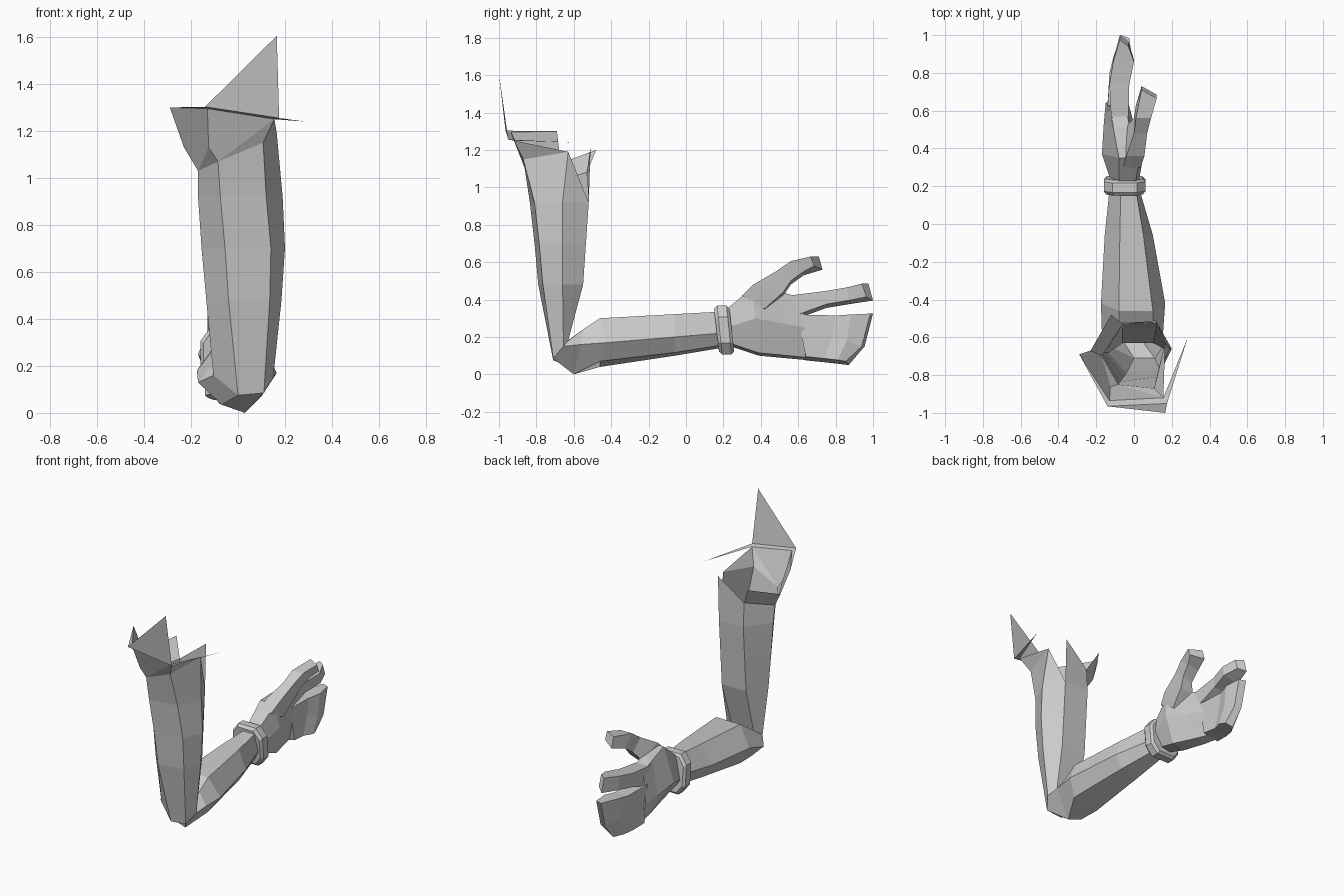
import bpy, bmesh
from mathutils import Vector

default = bpy.data.objects.get("Cube")
if default:
    bpy.data.objects.remove(default, do_unlink=True)

grey = bpy.data.materials.new("plain_grey")
grey.use_nodes = True
shade = (0.6, 0.6, 0.6, 1)
grey.diffuse_color = shade
for node in grey.node_tree.nodes:
    if node.type == "BSDF_PRINCIPLED":
        node.inputs["Base Color"].default_value = shade


def finish(name, bm):
    mesh = bpy.data.meshes.new(name)
    bm.to_mesh(mesh)
    bm.free()
    mesh.materials.append(grey)
    obj = bpy.data.objects.new(name, mesh)
    bpy.context.collection.objects.link(obj)
    return obj


def bridge(bm, rings, skip=()):
    """Join neighbouring rings of vertices; skip holds (ring, side) gaps."""
    count = len(rings[0])
    for i, (a, b) in enumerate(zip(rings, rings[1:])):
        for j in range(count):
            k = (j + 1) % count
            if (i, j) not in skip:
                bm.faces.new((b[j], b[k], a[k], a[j]))


def loft(name, rings):
    bm = bmesh.new()
    verts = [[bm.verts.new(p) for p in ring] for ring in rings]
    bridge(bm, verts)
    bm.faces.new(verts[0])
    bm.faces.new(verts[-1])
    bmesh.ops.recalc_face_normals(bm, faces=bm.faces)
    return finish(name, bm)


def slab(x0, x1, *profile, dy=0):
    """Closed section: a side profile of (y, z) points at two x positions.
    dy slants the inner side; its lowest point is raised to bevel the edge."""
    inner = [(x1, y + dy, z) for y, z in profile]
    x, y, z = inner[-1]
    inner[-1] = (x, y, z + .02)
    return [(x0, y, z) for y, z in profile] + inner[::-1]


def upper(z, left, right, front, back, fl, fr):
    return [(fl, front, z), (fr, front + .025, z), (right, -.66, z),
            (.12, back, z), (-.06, back, z), (left, -.68, z)]


# Arm: hexagonal sleeve from the torn shoulder rim, round the elbow, to the wrist
rim = [(-.085, -.85, 1.07), (.107, -.87, 1.15), (.165, -.63, 1.19),
       (.12, -.51, 1.22), (-.06, -.53, 1.08), (-.17, -.7, 1.03)]
elbow = [(0, -.71, .075), (.11, -.71, .085), (.15, -.655, .15),
         (.1, -.63, .18), (-.06, -.63, .18), (-.105, -.66, .16)]
heel = [(-.07, -.6, .035), (.03, -.6, .0), (.155, -.56, .16),
        (.1, -.55, .24), (-.08, -.55, .24), (-.17, -.58, .13)]
forearm = [(-.08, -.46, .04), (.1, -.46, .07), (.165, -.42, .17),
           (.1, -.46, .3), (-.08, -.46, .3), (-.175, -.42, .18)]
middle = [(-.08, -.06, .1), (.05, -.06, .117), (.1, -.06, .2),
          (.05, -.06, .322), (-.075, -.06, .322), (-.155, -.06, .2)]
wrist = [(-.08, .18, .14), (0, .18, .155), (.03, .18, .22),
         (.01, .18, .335), (-.07, .18, .335), (-.13, .18, .23)]
bm = bmesh.new()
rings = [[bm.verts.new(p) for p in ring] for ring in (
    rim,
    upper(.92, -.17, .19, -.835, -.52, -.075, .12),
    upper(.7, -.155, .2, -.81, -.535, -.055, .14),
    upper(.48, -.135, .185, -.79, -.55, -.04, .135),
    elbow, heel, forearm, middle, wrist)]
bridge(bm, rings, skip={(0, 2)})
bm.faces.new((rings[0][2], rings[1][2], rings[1][3]))

# Torn flare around the shoulder, sharing the sleeve rim
FL, FR, R, BR, BL, L = rings[0]
side_tip, front_left, front_right, dip, back_tip, fold = [
    bm.verts.new(p) for p in (
        (-.29, -.69, 1.3), (-.13, -.935, 1.295), (.155, -.92, 1.25),
        (-.23, -.67, 1.13), (-.12, -.48, 1.2), (-.125, -.86, 1.13))]
for face in ((FL, FR, front_right), (FL, front_right, front_left, fold),
             (FR, R, front_right), (L, FL, fold),
             (L, fold, front_left, side_tip),
             (L, side_tip, dip), (BL, L, dip), (BL, dip, back_tip)):
    bm.faces.new(face)

# Lip, tall spike and thin sliver torn off the front edge
lip, spike, corner, sliver = [bm.verts.new(p) for p in (
    (-.14, -.965, 1.303), (.165, -1, 1.605),
    (.175, -.95, 1.255), (.285, -.6, 1.24))]
for face in ((front_left, front_right, corner, lip),
             (side_tip, front_left, lip),
             (lip, corner, spike), (front_right, sliver, corner)):
    bm.faces.new(face)
finish("arm_sleeve", bm)

# Wrist band: chamfered octagon, leaning slightly back
octagon = [(sx * a, sz * b) for sx, sz, order in
           ((1, 1, 1), (1, -1, -1), (-1, -1, 1), (-1, 1, -1))
           for a, b in ((.065, .13), (.11, .07))[::order]]
centre = Vector((-.05, .205, .237))
loft("wrist_band", [
    [centre + Vector((x * s, dy - .1 * z, z * s)) for x, z in octagon]
    for dy, s in ((-.042, .88), (-.025, 1), (.025, 1), (.04, .88))])


def palm(y, top, mid, bottom, left, right, inset):
    """Six-sided palm section, bulging at mid height on both sides."""
    return [(left + inset, y - .02, top), (right - .02, y - .02, top),
            (right, y, mid), (right - .04, y + .02, bottom + .015),
            (left + inset, y + .02, bottom), (left, y, mid - .05)]


# Palm
loft("palm", [
    palm(.22, .335, .25, .15, -.12, .025, .04),
    palm(.37, .46, .3, .1, -.17, .05, .09),
    palm(.53, .44, .27, .085, -.16, .0, .05),
    palm(.64, .41, .25, .075, -.15, -.03, .03)])

# Thumb
loft("thumb", [
    slab(-.06, .035, (.3, .42), (.42, .33)),
    slab(-.04, .055, (.36, .48), (.52, .42)),
    slab(0, .07, (.48, .55), (.56, .48)),
    slab(.01, .09, (.56, .605), (.63, .53)),
    slab(.04, .12, (.71, .63), (.73, .56), dy=-.045)])

# Index finger
loft("index_finger", [
    slab(-.12, -.03, (.54, .42), (.6, .3)),
    slab(-.13, -.025, (.74, .445), (.75, .355)),
    slab(-.11, 0, (.86, .465), (.87, .375)),
    slab(-.075, -.03, (.975, .485), (1, .395), dy=-.035)])

# Remaining fingers, joined as one curved mitten
loft("joined_fingers", [
    slab(-.14, -.03, (.6, .32), (.62, .2), (.64, .075)),
    slab(-.13, -.035, (.8, .315), (.78, .2), (.74, .065)),
    slab(-.11, -.01, (.88, .32), (.86, .18), (.81, .057)),
    slab(-.07, -.025, (1, .325), (.955, .15), (.87, .05), dy=-.015)])
